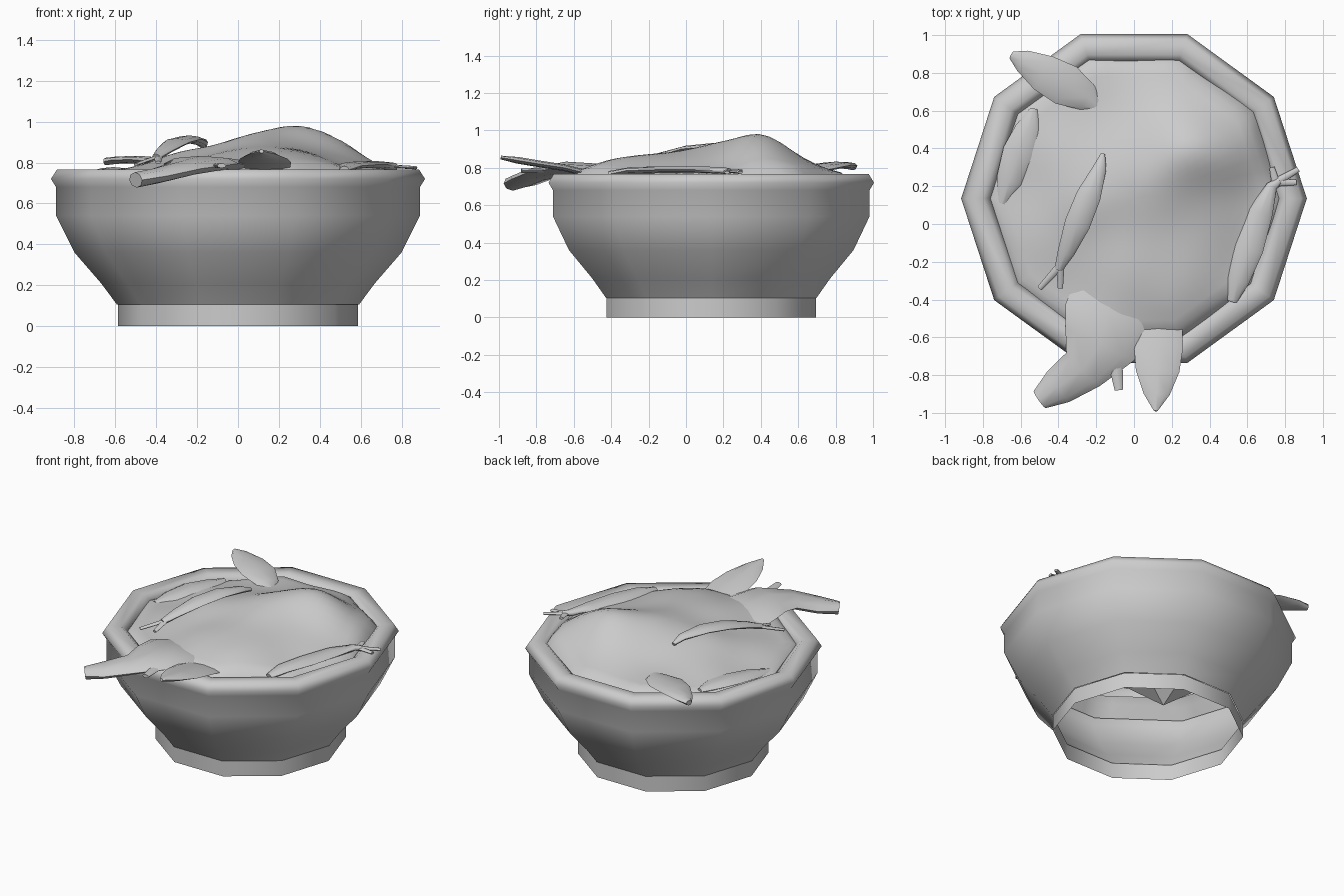
import bpy, bmesh, math
from mathutils import Vector

cube = bpy.data.objects.get("Cube")
if cube:
    bpy.data.objects.remove(cube)

SIDES = 10
CY = 0.135  # bowl axis in y

stone = bpy.data.materials.new("plain_grey")
stone.use_nodes = True
COLOUR = (0.6, 0.6, 0.6, 1)
stone.diffuse_color = COLOUR
stone.node_tree.nodes["Principled BSDF"].inputs["Base Color"].default_value = COLOUR


def finish(name, bm, angle):
    bmesh.ops.recalc_face_normals(bm, faces=bm.faces)
    mesh = bpy.data.meshes.new(name)
    bm.to_mesh(mesh)
    bm.free()
    mesh.materials.append(stone)
    obj = bpy.data.objects.new(name, mesh)
    bpy.context.collection.objects.link(obj)
    bpy.ops.object.select_all(action='DESELECT')
    obj.select_set(True)
    bpy.context.view_layer.objects.active = obj
    bpy.ops.object.shade_smooth_by_angle(angle=math.radians(angle))


def bridge(bm, rings):
    for a, b in zip(rings, rings[1:]):
        n = len(a)
        for i in range(n):
            j = (i + 1) % n
            bm.faces.new((a[i], a[j], b[j], b[i]))


def turned(name, profile):
    bm = bmesh.new()
    rings = []
    for r, z in profile:
        rings.append([bm.verts.new((r * math.cos(math.tau * i / SIDES),
                                    CY + r * math.sin(math.tau * i / SIDES), z))
                      for i in range(SIDES)])
    bridge(bm, rings)
    finish(name, bm, 78)


def blade(name, stations, thick=0.018, count=8):
    """Flattened tube through stations of (x, y, z, half width)."""
    bm = bmesh.new()
    points = [Vector(s[:3]) for s in stations]
    rings = []
    for k, p in enumerate(points):
        along = points[min(k + 1, len(points) - 1)] - points[max(k - 1, 0)]
        side = along.cross(Vector((0, 0, 1))).normalized()
        up = side.cross(along).normalized()
        w = stations[k][3]
        t = min(thick, w)
        rings.append([bm.verts.new(p + side * w * math.cos(math.tau * i / count)
                                   + up * t * math.sin(math.tau * i / count))
                      for i in range(count)])
    bridge(bm, rings)
    bm.faces.new(rings[0])
    bm.faces.new(rings[-1])
    finish(name, bm, 60)


# Bowl: open foot ring, flared wall and rolled rim
turned("foot_ring", [(0.588, 0), (0.588, 0.105)])
turned("bowl_wall", [(0.592, 0.105), (0.67, 0.21), (0.80, 0.36), (0.89, 0.54),
                     (0.89, 0.68), (0.915, 0.72), (0.885, 0.767), (0.80, 0.767),
                     (0.76, 0.735), (0.77, 0.68)])

# Food filling: lumpy sheet tucked under the rim and meeting the wall
LUMPS = [(0.31, 0.41, 0.145, 0.15), (0.1, 0.2, 0.105, 0.42), (0.13, 0.08, 0.05, 0.18),
         (0.02, 0.36, 0.045, 0.18), (0.25, -0.2, 0.05, 0.17), (-0.08, -0.42, 0.05, 0.2),
         (0.2, -0.46, 0.035, 0.12), (0.53, 0.35, 0.05, 0.12), (-0.26, 0.1, 0.05, 0.13)]


def food_height(x, y):
    z = 0.735 + sum(h * math.exp(-((x - a) ** 2 + (y - b) ** 2) / (2 * s * s))
                    for a, b, h, s in LUMPS)
    return z + 0.012 * math.sin(9 * x + 5 * y) * math.sin(8 * y - 5 * x)


bm = bmesh.new()
rings = []
STEPS, AROUND = 18, 60
for k in range(1, STEPS + 1):
    ring = []
    for i in range(AROUND):
        a = math.tau * i / AROUND
        local = (a + math.pi / SIDES) % (math.tau / SIDES) - math.pi / SIDES
        limit = math.cos(math.pi / SIDES) / math.cos(math.pi / SIDES - abs(local))
        r = 0.875 * limit * k / STEPS
        x, y = r * math.cos(a), CY + r * math.sin(a)
        z = food_height(x, y)
        drop = max(0, k / STEPS - 0.87) / 0.13
        ring.append(bm.verts.new((x, y, z + (0.58 - z) * drop)))
    rings.append(ring)
bridge(bm, rings)
middle = bm.verts.new((0, CY, food_height(0, CY)))
for i in range(AROUND):
    bm.faces.new((middle, rings[0][i], rings[0][(i + 1) % AROUND]))
finish("food_filling", bm, 70)

# Lump hanging under the filling
bm = bmesh.new()
bmesh.ops.create_cone(bm, segments=5, radius1=0.0, radius2=0.25, depth=0.17)
bmesh.ops.translate(bm, verts=bm.verts, vec=(-0.42, -0.22, 0.6))
finish("hanging_lump", bm, 30)

# Large piece lying over the front of the rim
blade("front_slab", [(-0.5, -0.93, 0.715, 0.055), (-0.4, -0.86, 0.735, 0.1),
                     (-0.27, -0.77, 0.77, 0.125), (-0.18, -0.64, 0.795, 0.2),
                     (-0.14, -0.48, 0.785, 0.23), (-0.1, -0.3, 0.735, 0.2)], 0.038)
blade("front_slab_stub", [(-0.1, -0.72, 0.785, 0.04), (-0.08, -0.88, 0.785, 0.022)], 0.012)

# Loose leaves
blade("front_leaf", [(0.13, -0.55, 0.775, 0.125), (0.13, -0.65, 0.80, 0.13),
                     (0.125, -0.78, 0.82, 0.115), (0.12, -0.9, 0.84, 0.07),
                     (0.115, -0.99, 0.855, 0.01)])
blade("back_leaf", [(-0.17, 0.61, 0.77, 0.012), (-0.25, 0.67, 0.785, 0.075),
                    (-0.36, 0.735, 0.805, 0.112), (-0.48, 0.80, 0.815, 0.1),
                    (-0.59, 0.865, 0.812, 0.06), (-0.65, 0.895, 0.805, 0.02)])
blade("side_leaf", [(-0.7, 0.11, 0.735, 0.02), (-0.66, 0.23, 0.75, 0.07),
                    (-0.61, 0.38, 0.76, 0.085), (-0.56, 0.5, 0.755, 0.07),
                    (-0.53, 0.61, 0.745, 0.02)])

# Slim fish with forked tails
blade("middle_fish", [(-0.4, -0.24, 0.825, 0.022), (-0.36, -0.15, 0.86, 0.045),
                      (-0.3, 0.0, 0.9, 0.068), (-0.24, 0.15, 0.915, 0.065),
                      (-0.18, 0.3, 0.9, 0.035), (-0.165, 0.37, 0.875, 0.012)])
blade("edge_fish", [(0.52, -0.41, 0.765, 0.025), (0.55, -0.3, 0.785, 0.06),
                    (0.61, -0.13, 0.79, 0.075), (0.67, 0.06, 0.79, 0.065),
                    (0.73, 0.2, 0.785, 0.03), (0.77, 0.23, 0.78, 0.018)])
for name, root, tips in [
        ("middle_fish_tail", (-0.39, -0.22, 0.83), [(-0.5, -0.34, 0.79), (-0.39, -0.34, 0.80)]),
        ("edge_fish_tail", (0.75, 0.22, 0.782), [(0.87, 0.29, 0.775), (0.86, 0.22, 0.775),
                                                 (0.73, 0.3, 0.785)])]:
    for tip in tips:
        blade(name, [(*root, 0.022), (*tip, 0.014)], 0.008)
